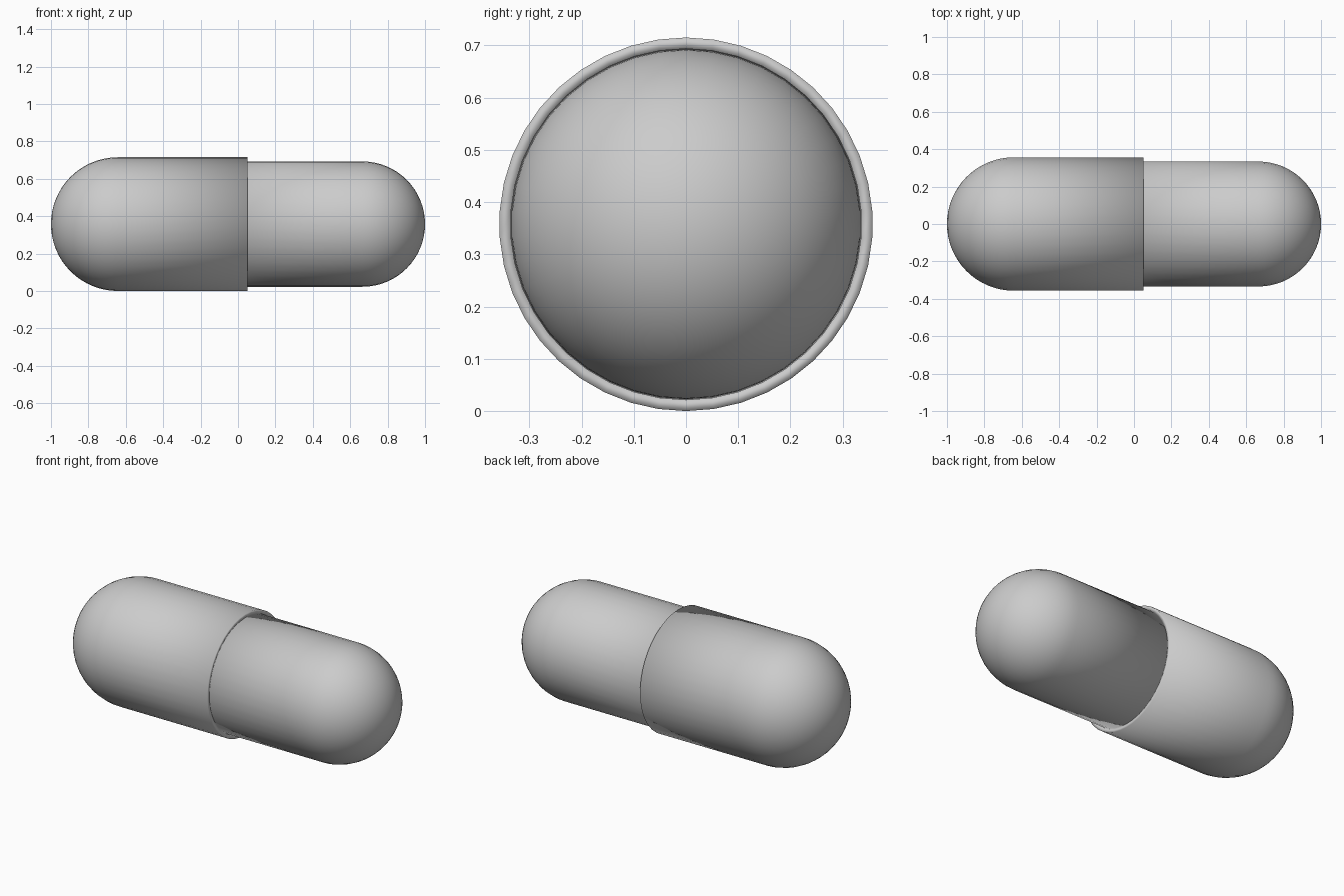
import bpy, bmesh
from math import sin, cos, pi

if "Cube" in bpy.data.objects:
    bpy.data.objects.remove(bpy.data.objects["Cube"])

SIDES, RINGS = 42, 16
AXIS_Z = 0.3575


def dome_profile(r, centre, direction, open_x):
    """(x, radius) points from the dome pole to the open end."""
    pts = [(centre + direction * r * cos(i * pi / 2 / RINGS),
            r * sin(i * pi / 2 / RINGS)) for i in range(RINGS + 1)]
    return pts + [(open_x, r)]


def capsule_half(name, radius, wall, centre, direction, open_x):
    """Thick-walled domed shell, revolved around the x axis."""
    outer = dome_profile(radius, centre, direction, open_x)
    inner = dome_profile(radius - wall, centre, direction, open_x)
    profile = outer + inner[::-1]
    bm = bmesh.new()
    rings = []
    for x, r in profile:
        n = 1 if r < 1e-6 else SIDES
        rings.append([bm.verts.new((x, r * sin(2 * pi * k / SIDES),
                                    AXIS_Z + r * cos(2 * pi * k / SIDES)))
                      for k in range(n)])
    for a, b in zip(rings, rings[1:]):
        for k in range(SIDES):
            j = (k + 1) % SIDES
            if len(a) == 1:
                bm.faces.new((a[0], b[k], b[j]))
            elif len(b) == 1:
                bm.faces.new((a[k], b[0], a[j]))
            else:
                bm.faces.new((a[k], b[k], b[j], a[j]))
    bmesh.ops.recalc_face_normals(bm, faces=bm.faces[:])
    for f in bm.faces:
        f.smooth = True
    mesh = bpy.data.meshes.new(name)
    bm.to_mesh(mesh)
    bm.free()
    obj = bpy.data.objects.new(name, mesh)
    bpy.context.collection.objects.link(obj)
    return obj


# Wider half that overlaps the narrower one
capsule_half("capsule_cap", 0.3575, 0.0215, -0.6425, -1, 0.05)
# Narrower half slipped inside the cap
capsule_half("capsule_body", 0.335, 0.02, 0.665, 1, -0.05)
